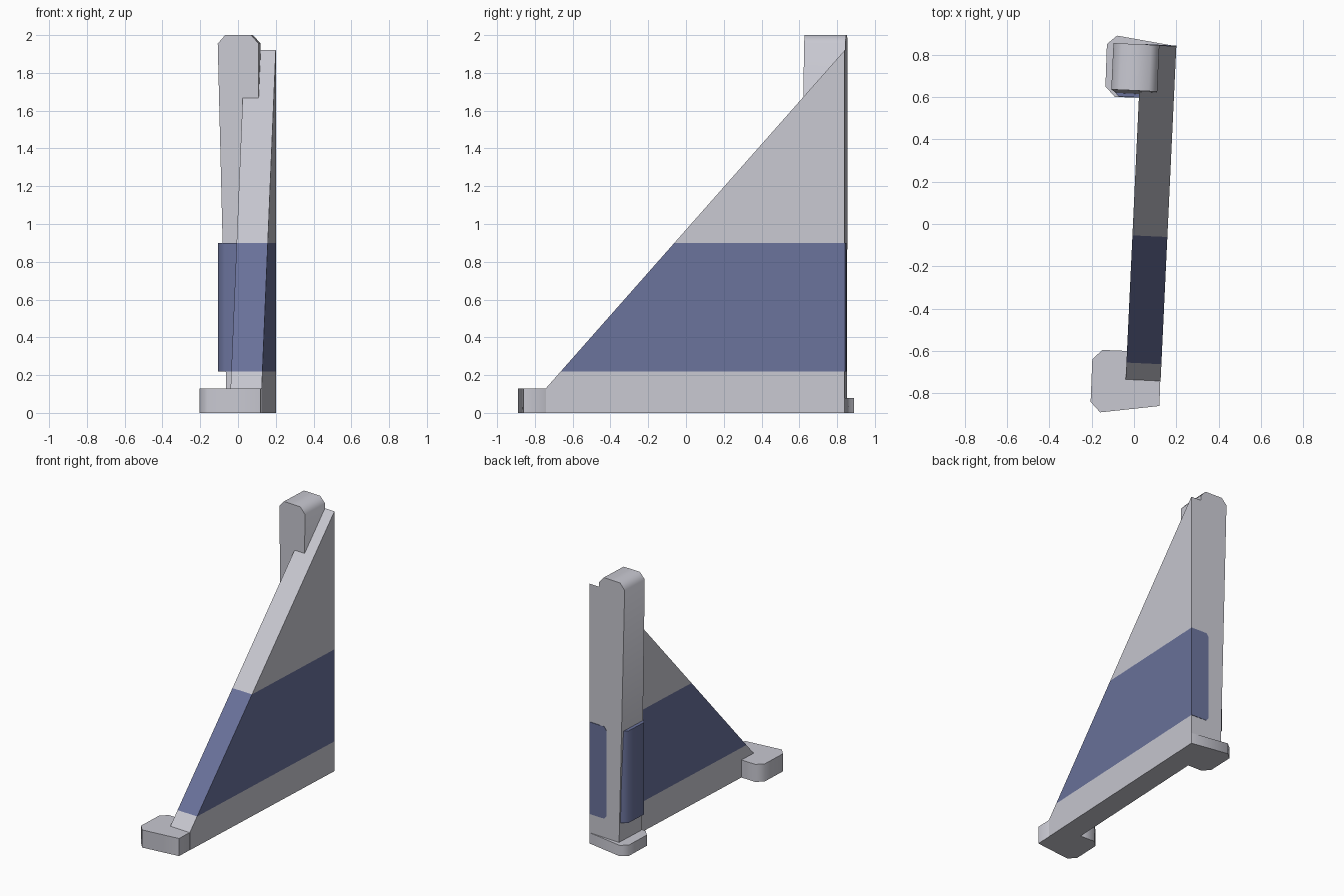
import bpy, bmesh, math

if "Cube" in bpy.data.objects:
    bpy.data.objects.remove(bpy.data.objects["Cube"])

SKEW = 0.047   # whole assembly is turned slightly about z


def mat(name, rgb):
    m = bpy.data.materials.new(name)
    m.diffuse_color = (*rgb, 1)
    m.use_nodes = True
    m.node_tree.nodes["Principled BSDF"].inputs["Base Color"].default_value = m.diffuse_color
    return m


GREY = mat("light_grey", (0.58, 0.58, 0.64))
BLUE = mat("slate_blue", (0.145, 0.17, 0.33))


def place(u, v, z):
    """Across / along / up in the turned frame; u = 0 is the outer face."""
    return (0.1605 + SKEW * v + u, v - SKEW * u, z)


def loft(name, rings, mats, smooth=False):
    """Solid between two matching outlines."""
    bm = bmesh.new()
    a, b = [[bm.verts.new(p) for p in ring] for ring in rings]
    n = len(a)
    bm.faces.new(a)
    bm.faces.new(b)
    for i in range(n):
        j = (i + 1) % n
        bm.faces.new((a[i], a[j], b[j], b[i]))
    bmesh.ops.recalc_face_normals(bm, faces=bm.faces)
    me = bpy.data.meshes.new(name)
    bm.to_mesh(me)
    bm.free()
    for m in mats:
        me.materials.append(m)
    ob = bpy.data.objects.new(name, me)
    bpy.context.collection.objects.link(ob)
    if smooth:
        bpy.ops.object.select_all(action='DESELECT')
        ob.select_set(True)
        bpy.context.view_layer.objects.active = ob
        bpy.ops.object.shade_smooth_by_angle(angle=math.radians(55))
    return ob


def slab(name, outline, z0, z1, m):
    return loft(name, [[(x, y, z) for x, y in outline] for z in (z0, z1)], [m], True)


# Triangular side plate with a blue band cut in between two heights
side = [(-0.742, 0), (0.84, 0), (0.84, 1.92), (-0.742, 0.13)]
plate = loft("side_plate", [[place(u, v, z) for v, z in side] for u in (-0.165, 0)],
             [GREY, BLUE])
bm = bmesh.new()
bm.from_mesh(plate.data)
for h in (0.22, 0.90):
    bmesh.ops.bisect_plane(bm, geom=bm.verts[:] + bm.edges[:] + bm.faces[:],
                           plane_co=(0, 0, h), plane_no=(0, 0, 1))
for f in bm.faces:
    f.material_index = int(0.22 < f.calc_center_bounds().z < 0.90)
bm.to_mesh(plate.data)
bm.free()

# Tapered rear post with chamfered top
post = [(-0.248, 0.0), (-0.08, 0.0), (-0.08, 1.955), (-0.12, 2.0), (-0.258, 2.0), (-0.297, 1.955)]
loft("rear_post", [[place(u, 0.594 + 0.014 * z, z) for u, z in post],
                   [place(u, 0.841, z) for u, z in post]], [GREY], True)

# Blue chamfered sleeve on the inner side of the post
sleeve = [(-0.10, 0.59), (-0.26, 0.59), (-0.295, 0.625), (-0.295, 0.795),
          (-0.26, 0.83), (-0.10, 0.83)]
slab("post_sleeve", [place(u, v, 0)[:2] for u, v in sleeve], 0.22, 0.90, BLUE)

# Thin blue patch on the back face, clipped at its inner corners
patch = [(0, 0.22), (0, 0.90), (-0.125, 0.90), (-0.145, 0.875), (-0.145, 0.245), (-0.125, 0.22)]
loft("back_patch", [[place(u, v, z) for u, z in patch] for v in (0.838, 0.843)], [BLUE])

# Feet
slab("front_foot", [(0.12, -0.86), (-0.16, -0.89), (-0.205, -0.84), (-0.197, -0.64),
                    (-0.15, -0.595), (-0.03, -0.60), (0.125, -0.72)], 0, 0.13, GREY)
slab("rear_foot", [(0.20, 0.84), (-0.08, 0.89), (-0.128, 0.85), (-0.135, 0.65),
                   (-0.09, 0.60), (0.03, 0.597), (0.10, 0.60)], 0, 0.08, GREY)
